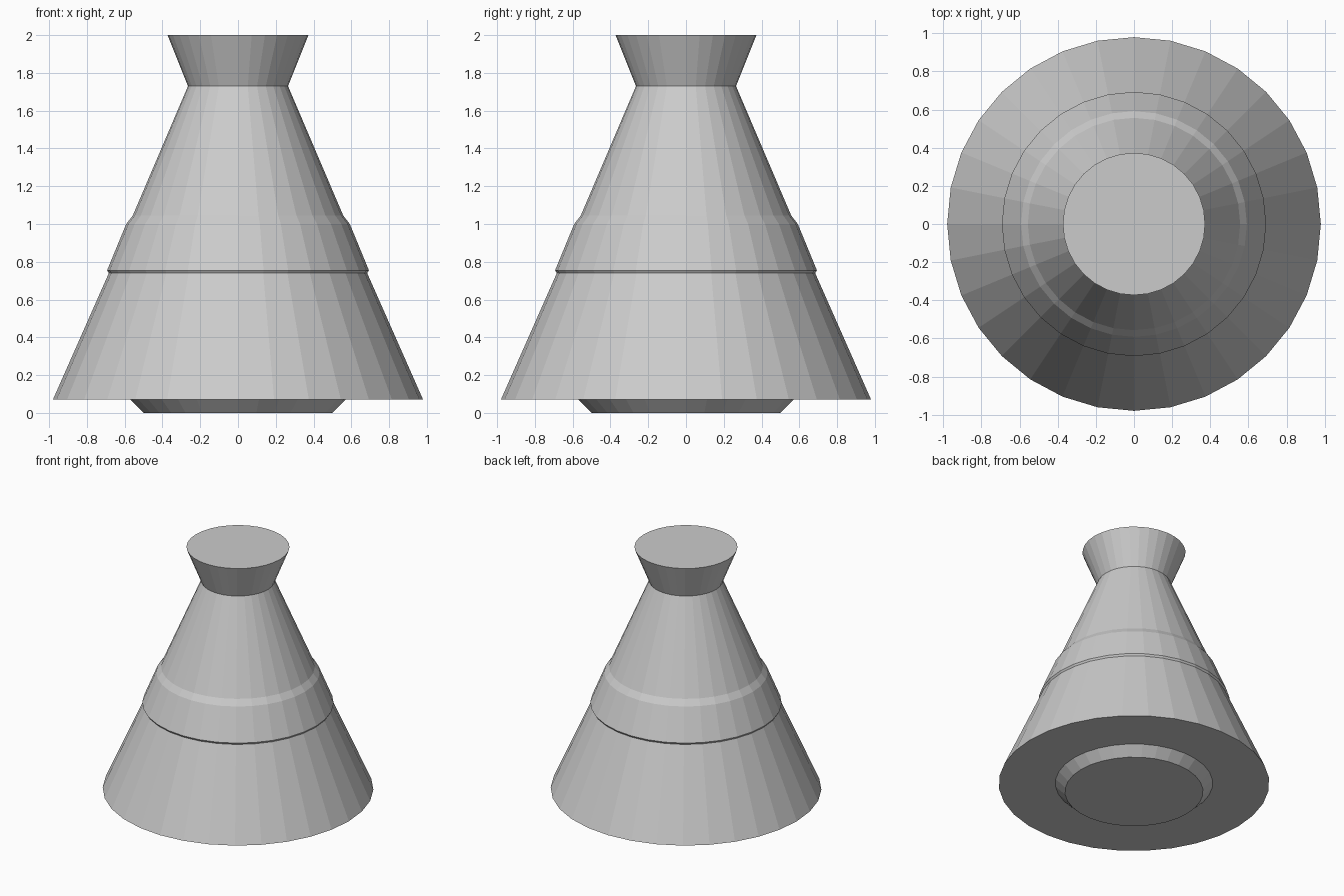
import bpy, bmesh
from math import cos, sin, pi

if "Cube" in bpy.data.objects:
    bpy.data.objects.remove(bpy.data.objects["Cube"])

SIDES = 32


def lathe(name, profile, cap_bottom=False, cap_top=False):
    """Spin a bottom-to-top list of (radius, height) into a flat-shaded part."""
    bm = bmesh.new()
    rings = [[bm.verts.new((r * cos(2 * pi * i / SIDES), r * sin(2 * pi * i / SIDES), z))
              for i in range(SIDES)] for r, z in profile]
    for low, high in zip(rings, rings[1:]):
        for i in range(SIDES):
            j = (i + 1) % SIDES
            bm.faces.new((low[i], low[j], high[j], high[i]))
    if cap_bottom:
        bm.faces.new(rings[0][::-1])
    if cap_top:
        bm.faces.new(rings[-1])
    mesh = bpy.data.meshes.new(name)
    bm.to_mesh(mesh)
    bm.free()
    obj = bpy.data.objects.new(name, mesh)
    bpy.context.collection.objects.link(obj)
    return obj


# Chamfered foot under the cone
lathe("foot", [(0.50, 0.0), (0.57, 0.07)], cap_bottom=True)

# Lower cone with its flat underside
lathe("lower_cone", [(0.57, 0.07), (0.98, 0.07), (0.684, 0.74)])

# Raised collar: small undercut, sloped wall, chamfered top
lathe("collar", [(0.684, 0.74), (0.693, 0.755), (0.592, 1.0), (0.557, 1.045)])

# Upper cone up to the neck
lathe("upper_cone", [(0.557, 1.045), (0.265, 1.73)])

# Flared cap with flat top
lathe("flared_cap", [(0.265, 1.73), (0.373, 2.0)], cap_top=True)
